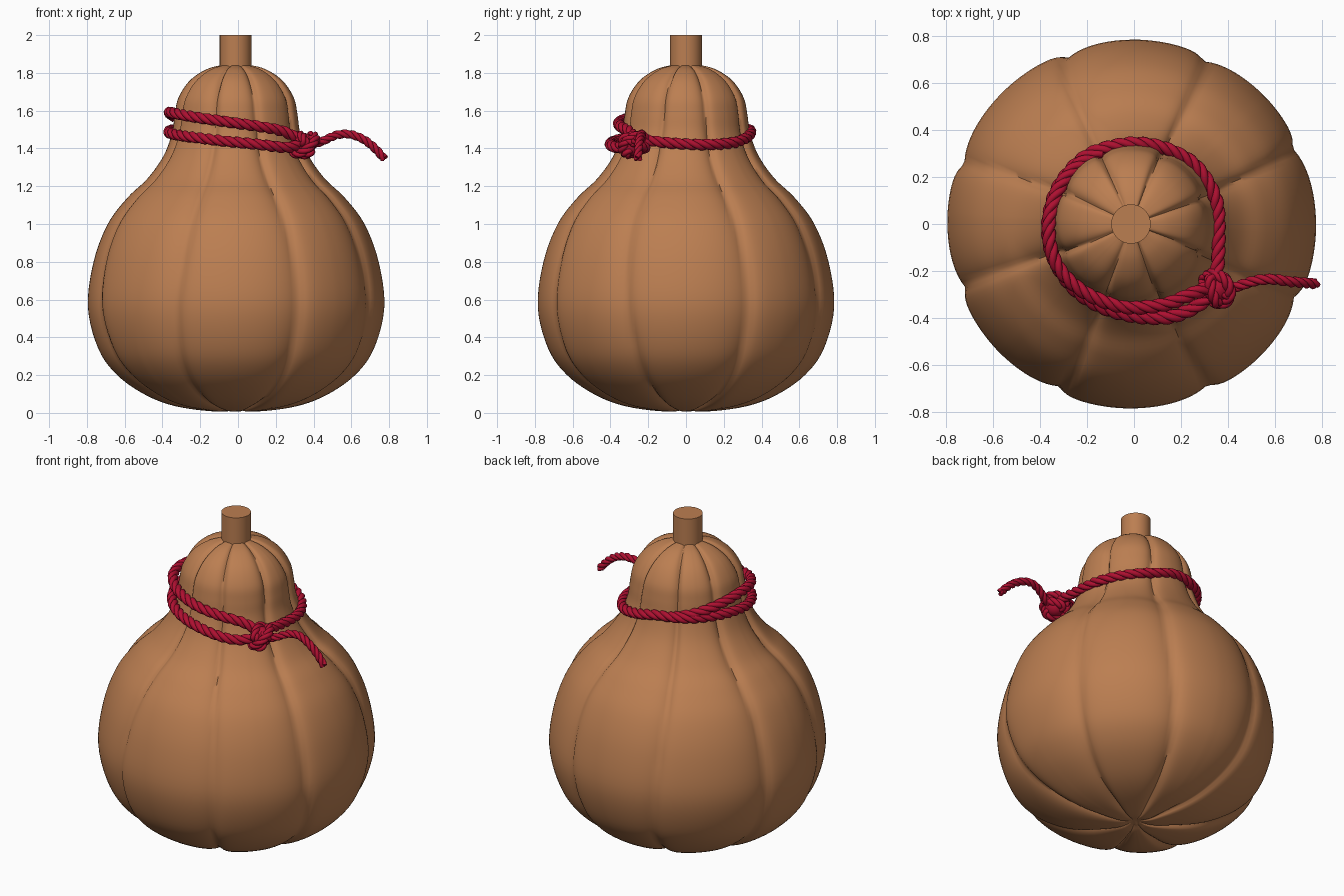
import bpy
import bmesh
from math import sin, cos, pi, tau, exp, radians
from mathutils import Vector, Matrix

if "Cube" in bpy.data.objects:
    bpy.data.objects.remove(bpy.data.objects["Cube"], do_unlink=True)


def make_material(name, rgb):
    mat = bpy.data.materials.new(name)
    mat.use_nodes = True
    mat.diffuse_color = (*rgb, 1)
    mat.node_tree.nodes["Principled BSDF"].inputs["Base Color"].default_value = (*rgb, 1)
    return mat


TAN = make_material("gourd tan", (0.5, 0.21, 0.083))
RED = make_material("rope red", (0.42, 0.005, 0.03))


def smooth_path(points, steps):
    """Catmull-Rom curve through the points."""
    p = [Vector(q) for q in points]
    p = [2 * p[0] - p[1]] + p + [2 * p[-1] - p[-2]]
    out = []
    for a, b, c, d in zip(p, p[1:], p[2:], p[3:]):
        for i in range(steps):
            t = i / steps
            out.append(0.5 * (2 * b + (c - a) * t + (2 * a - 5 * b + 4 * c - d) * t ** 2
                              + (3 * b - a - 3 * c + d) * t ** 3))
    return out + [p[-2]]


def finish(obj, mat, angle=40):
    obj.data.materials.clear()
    obj.data.materials.append(mat)
    bpy.ops.object.select_all(action="DESELECT")
    obj.select_set(True)
    bpy.context.view_layer.objects.active = obj
    bpy.ops.object.shade_smooth_by_angle(angle=radians(angle))


def mesh_object(name, bm):
    mesh = bpy.data.meshes.new(name)
    bm.to_mesh(mesh)
    bm.free()
    obj = bpy.data.objects.new(name, mesh)
    bpy.context.collection.objects.link(obj)
    return obj


# Gourd body: a turned profile with eight pinched ribs
CENTRE = -0.01
PROFILE = [(0.03, 0.02), (0.12, 0.008), (0.32, 0.035), (0.48, 0.095), (0.63, 0.2),
           (0.73, 0.34), (0.785, 0.56), (0.755, 0.8), (0.68, 1.0), (0.575, 1.14),
           (0.47, 1.24), (0.385, 1.36), (0.34, 1.48), (0.325, 1.58), (0.305, 1.67),
           (0.245, 1.76), (0.155, 1.82), (0.06, 1.845)]
SEGMENTS = 192


def groove(angle, z):
    k = int((angle % tau) / (pi / 4))
    wobble = 0.05 * sin(2.6 * z + 2.1 * k)
    off = angle % (pi / 4) - pi / 8 - wobble
    width = 0.045 if off > 0 else 0.1
    return exp(-abs(off) / width)


def build_body():
    line = smooth_path(PROFILE, 5)
    bm = bmesh.new()
    rings = []
    for i, p in enumerate(line):
        t = (line[min(i + 1, len(line) - 1)] - line[max(i - 1, 0)]).normalized()
        ring = []
        for s in range(SEGMENTS):
            a = tau * s / SEGMENTS
            depth = 0.03 * min(1, p.x / 0.25) * groove(a, p.y)
            r, z = p.x - t.y * depth, p.y + t.x * depth
            ring.append(bm.verts.new((CENTRE + r * cos(a), r * sin(a), z)))
        rings.append(ring)
    for low, high in zip(rings, rings[1:]):
        for s in range(SEGMENTS):
            n = (s + 1) % SEGMENTS
            bm.faces.new((low[s], low[n], high[n], high[s]))
    bm.faces.new(rings[0][::-1])
    bm.faces.new(rings[-1])
    return mesh_object("gourd_body", bm)


finish(build_body(), TAN, 60)

# Stem
bpy.ops.mesh.primitive_cylinder_add(vertices=48, radius=0.084, depth=0.2,
                                    location=(-0.013, 0, 1.9))
stem = bpy.context.object
stem.name = "stem"
finish(stem, TAN)


# Rope: three strands twisted around a path
def rope(name, path, scale=1.0):
    curve = bpy.data.curves.new(name, "CURVE")
    curve.dimensions = "3D"
    curve.bevel_depth = 0.0165 * scale
    curve.bevel_resolution = 2
    curve.use_fill_caps = True
    last = len(path) - 1
    tangents = [(path[min(i + 1, last)] - path[max(i - 1, 0)]).normalized()
                for i in range(last + 1)]
    side = tangents[0].orthogonal().normalized()
    strands = [[], [], []]
    twist = 0
    for i, (p, t) in enumerate(zip(path, tangents)):
        if i:
            side = tangents[i - 1].rotation_difference(t) @ side
            twist += tau * (p - path[i - 1]).length / (0.16 * scale)
        other = t.cross(side)
        for k, strand in enumerate(strands):
            a = twist + tau * k / 3
            strand.append(p + (side * cos(a) + other * sin(a)) * 0.0145 * scale)
    for strand in strands:
        spline = curve.splines.new("POLY")
        spline.points.add(len(strand) - 1)
        for point, co in zip(spline.points, strand):
            point.co = (*co, 1)
    obj = bpy.data.objects.new(name, curve)
    bpy.context.collection.objects.link(obj)
    bpy.ops.object.select_all(action="DESELECT")
    obj.select_set(True)
    bpy.context.view_layer.objects.active = obj
    bpy.ops.object.convert(target="MESH")
    finish(bpy.context.object, RED, 60)


lower = [(0.35, -0.24, 1.45), (0.36, -0.1, 1.43), (0.35, 0.1, 1.42), (0.26, 0.25, 1.43),
         (0.12, 0.325, 1.46), (-0.03, 0.34, 1.495), (-0.2, 0.29, 1.5), (-0.32, 0.16, 1.5),
         (-0.365, 0, 1.49), (-0.34, -0.15, 1.475), (-0.24, -0.29, 1.46),
         (-0.08, -0.375, 1.44), (0.12, -0.4, 1.42), (0.25, -0.36, 1.405), (0.34, -0.29, 1.42)]
upper = [(-0.14, 0.3, 1.5), (-0.25, 0.24, 1.53), (-0.33, 0.13, 1.565), (-0.363, -0.02, 1.59),
         (-0.33, -0.17, 1.585), (-0.22, -0.285, 1.565), (-0.05, -0.352, 1.54),
         (0.12, -0.345, 1.515), (0.24, -0.3, 1.49), (0.32, -0.27, 1.45)]
tail = [(0.36, -0.29, 1.41), (0.44, -0.265, 1.435), (0.52, -0.24, 1.47), (0.59, -0.235, 1.475),
        (0.66, -0.245, 1.45), (0.72, -0.25, 1.405), (0.775, -0.255, 1.345)]
rope("lower_rope_loop", smooth_path(lower, 16))
rope("upper_rope_loop", smooth_path(upper, 16))
rope("rope_tail", smooth_path(tail, 10), 0.78)

# Knot: an overhand knot around a small core, with one wrap
KNOT = Vector((0.352, -0.275, 1.42))
turn = Matrix.Rotation(radians(35), 3, "Z") @ Matrix.Rotation(radians(30), 3, "Y")
overhand, wrap = [], []
for i in range(97):
    a = tau * i / 96
    overhand.append(KNOT + turn @ Vector(((sin(a) + 2 * sin(2 * a)) * 0.017, sin(3 * a) * 0.05,
                                          (cos(a) - 2 * cos(2 * a)) * 0.019)))
    wrap.append(KNOT + turn @ Vector((0.02 * sin(a), 0.068 * cos(a), 0.066 * sin(a))))
rope("knot_overhand", overhand, 0.85)
rope("knot_wrap", wrap, 0.85)
bpy.ops.mesh.primitive_uv_sphere_add(segments=24, ring_count=12, radius=0.06, location=KNOT)
core = bpy.context.object
core.name = "knot_core"
finish(core, RED)
